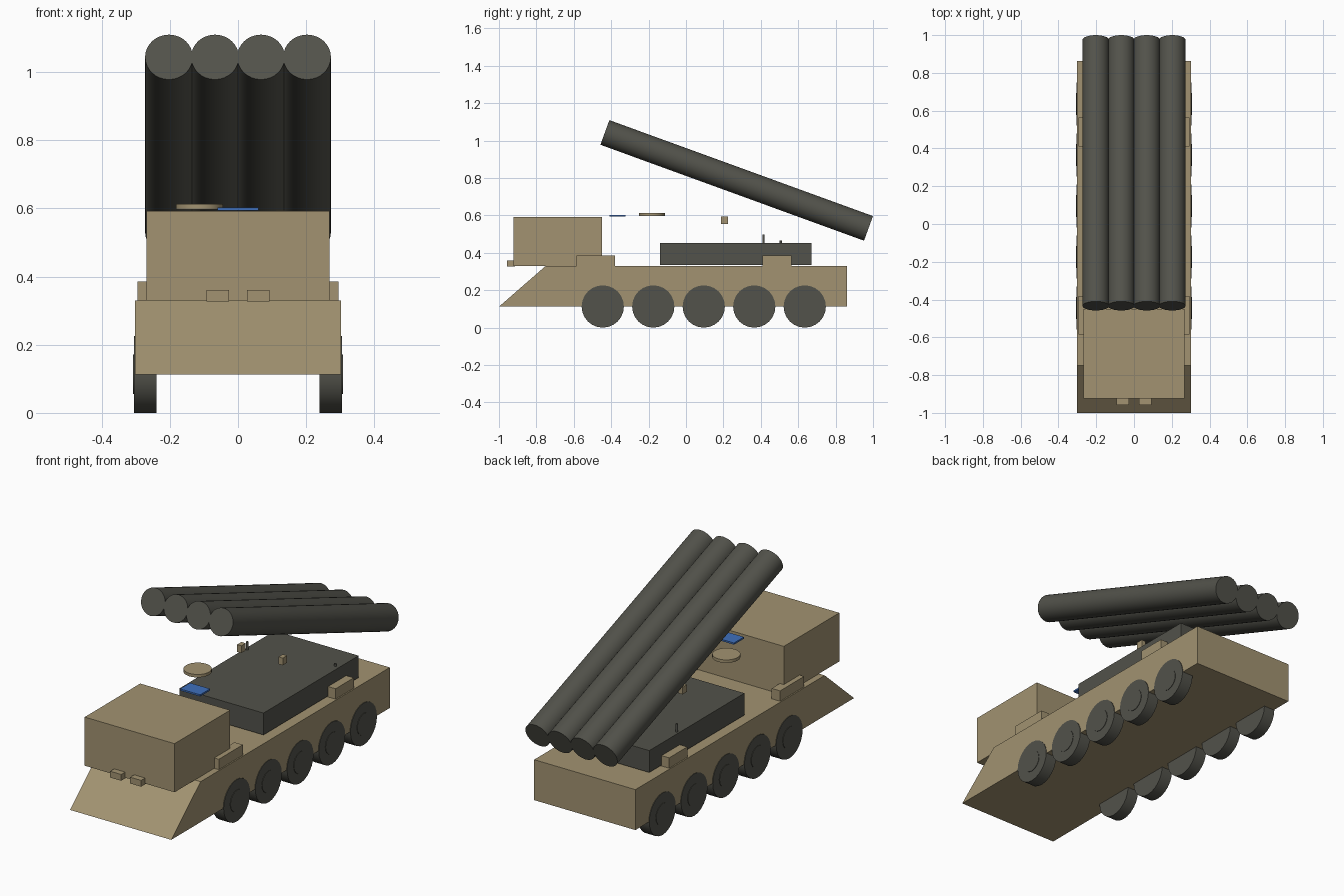
import bpy, bmesh, math
from mathutils import Matrix, Vector

cube = bpy.data.objects.get("Cube")
if cube:
    bpy.data.objects.remove(cube, do_unlink=True)


def material(name, rgb):
    m = bpy.data.materials.new(name)
    m.use_nodes = True
    m.diffuse_color = (*rgb, 1)
    m.node_tree.nodes["Principled BSDF"].inputs["Base Color"].default_value = (*rgb, 1)
    return m


TAN = material("sand tan", (0.36, 0.29, 0.165))
DARK = material("dark olive grey", (0.085, 0.085, 0.07))
BLUE = material("glass blue", (0.05, 0.16, 0.5))


def finish(name, bm, mat, smooth=False):
    bmesh.ops.recalc_face_normals(bm, faces=bm.faces)
    mesh = bpy.data.meshes.new(name)
    bm.to_mesh(mesh)
    bm.free()
    mesh.materials.append(mat)
    ob = bpy.data.objects.new(name, mesh)
    bpy.context.collection.objects.link(ob)
    if smooth:
        bpy.ops.object.select_all(action='DESELECT')
        ob.select_set(True)
        bpy.context.view_layer.objects.active = ob
        bpy.ops.object.shade_smooth_by_angle(angle=math.radians(35))
    return ob


def box(name, x, y, z, mat):
    """Box from (low, high) pairs on each axis."""
    bm = bmesh.new()
    lo, hi = Vector((x[0], y[0], z[0])), Vector((x[1], y[1], z[1]))
    bmesh.ops.create_cube(bm, size=1, matrix=Matrix.Translation((lo + hi) / 2)
                          @ Matrix.Diagonal((*(hi - lo), 1)))
    return finish(name, bm, mat)


def add_cylinder(bm, centre, radius, length, rotation=Matrix(), sides=32):
    bmesh.ops.create_cone(bm, cap_ends=True, segments=sides, radius1=radius,
                          radius2=radius, depth=length,
                          matrix=Matrix.Translation(centre) @ rotation)


def cylinder(name, mat, *args, **kw):
    bm = bmesh.new()
    add_cylinder(bm, *args, **kw)
    return finish(name, bm, mat, True)


# Hull: wedge-nosed side profile extruded across the width
bm = bmesh.new()
profile = [(-1, 0.112), (0.862, 0.112), (0.862, 0.33), (-0.75, 0.33)]
face = bm.faces.new([bm.verts.new((-0.302, y, z)) for y, z in profile])
side = bmesh.ops.extrude_face_region(bm, geom=[face])
bmesh.ops.translate(bm, vec=(0.604, 0, 0),
                    verts=[v for v in side["geom"] if isinstance(v, bmesh.types.BMVert)])
finish("hull", bm, TAN)

# Cab and equipment deck
box("cab", (-0.268, 0.268), (-0.923, -0.45), (0.33, 0.592), TAN)
box("equipment_deck", (-0.25, 0.25), (-0.14, 0.67), (0.335, 0.453), DARK)

# Paired side lockers, headlights and tube supports
for s, label in ((1, "left"), (-1, "right")):
    def pair(name, inner, outer, y, z):
        box(f"{label}_{name}", sorted((s * inner, s * outer)), y, z, TAN)
    pair("front_locker", 0.245, 0.295, (-0.585, -0.38), (0.33, 0.386))
    pair("rear_locker", 0.245, 0.295, (0.41, 0.565), (0.33, 0.386))
    pair("headlight", 0.027, 0.092, (-0.957, -0.915), (0.326, 0.36))
    pair("tube_support", 0.111, 0.136, (0.187, 0.224), (0.555, 0.594))

# Wheels with slightly raised hubs
across = Matrix.Rotation(math.pi / 2, 4, 'Y')
for s, label in ((1, "left"), (-1, "right")):
    for i in range(5):
        y = -0.445 + 0.27 * i
        cylinder(f"{label}_wheel_{i + 1}", DARK, (s * 0.272, y, 0.113), 0.113, 0.066,
                 across, sides=24)
        cylinder(f"{label}_hub_{i + 1}", DARK, (s * 0.295, y, 0.113), 0.058, 0.025,
                 across, sides=16)

# Launch tubes, raised toward the front
tilt = Matrix.Rotation(math.radians(70), 4, 'X')
for i in range(4):
    cylinder(f"launch_tube_{i + 1}", DARK, (0.135 * (i - 1.5), 0.271, 0.787), 0.07, 1.5, tilt)

# Roof hatch, blue sight window and antennas
cylinder("roof_hatch", TAN, (-0.113, -0.182, 0.604), 0.069, 0.016)
box("sight_window", (-0.06, 0.06), (-0.408, -0.323), (0.594, 0.603), BLUE)
cylinder("tall_antenna", DARK, (-0.235, 0.414, 0.416), 0.006, 0.162, sides=12)
cylinder("short_antenna", DARK, (0.225, 0.507, 0.401), 0.006, 0.132, sides=12)
